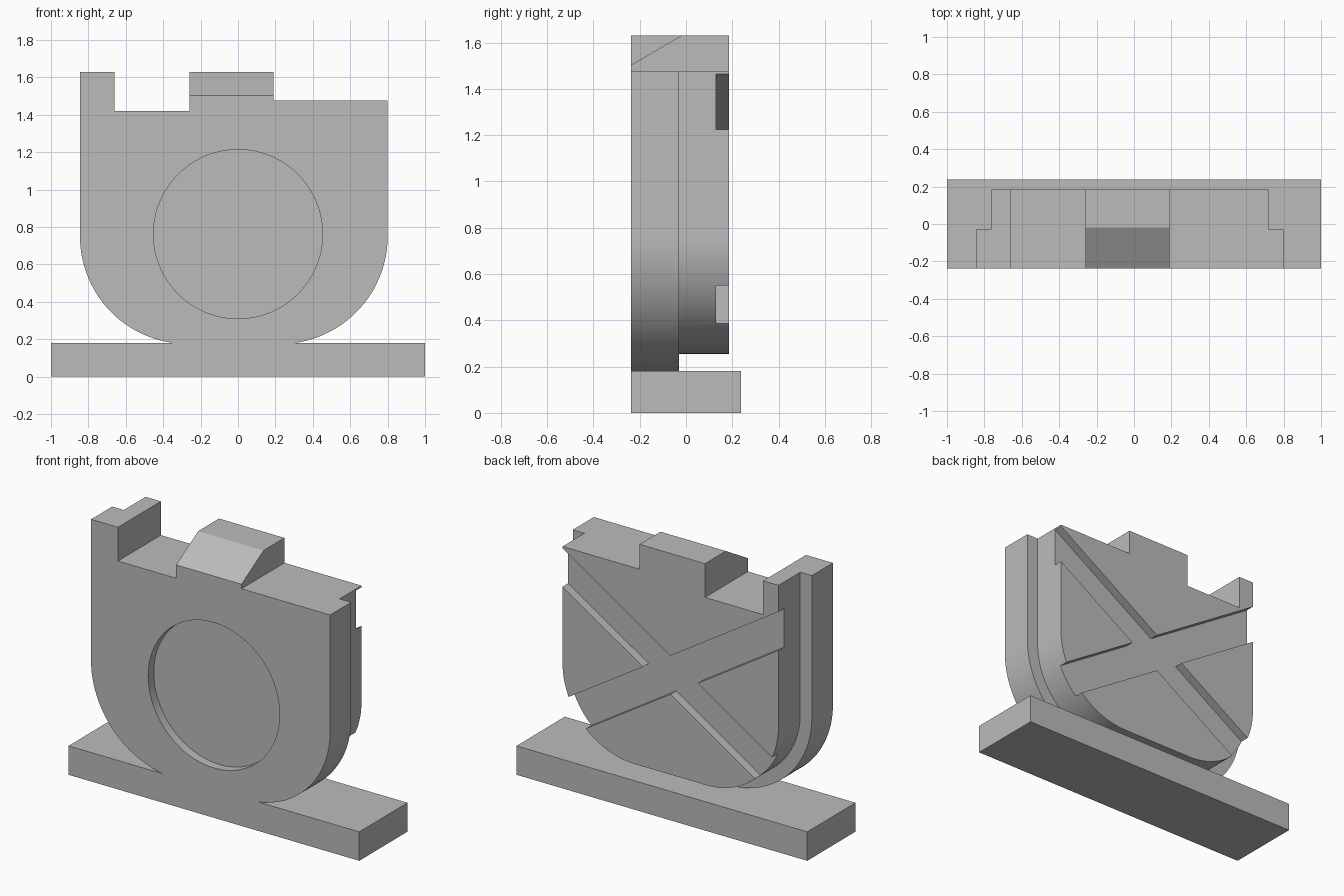
import bpy, bmesh, math

cube = bpy.data.objects.get("Cube")
if cube:
    bpy.data.objects.remove(cube, do_unlink=True)

grey = bpy.data.materials.new("plain grey")
grey.use_nodes = True
grey.diffuse_color = (0.5, 0.5, 0.5, 1)
grey.node_tree.nodes["Principled BSDF"].inputs["Base Color"].default_value = (0.5, 0.5, 0.5, 1)

FRONT, STEP, BACK = -0.237, -0.03, 0.185
LEFT, RIGHT, MID = -0.845, 0.80, -0.0225
RECESS = 0.055


def prism(name, points, offset):
    """Extrude a closed outline of 3D points along an offset vector."""
    bm = bmesh.new()
    face = bm.faces.new([bm.verts.new(p) for p in points])
    out = bmesh.ops.extrude_face_region(bm, geom=[face])
    moved = [g for g in out["geom"] if isinstance(g, bmesh.types.BMVert)]
    bmesh.ops.translate(bm, verts=moved, vec=offset)
    bmesh.ops.recalc_face_normals(bm, faces=bm.faces)
    mesh = bpy.data.meshes.new(name)
    bm.to_mesh(mesh)
    bm.free()
    mesh.materials.append(grey)
    obj = bpy.data.objects.new(name, mesh)
    bpy.context.collection.objects.link(obj)
    return obj


def activate(obj):
    bpy.ops.object.select_all(action="DESELECT")
    obj.select_set(True)
    bpy.context.view_layer.objects.active = obj


def cut(obj, cutter):
    """Subtract the cutter and discard it."""
    cutter.hide_render = True
    mod = obj.modifiers.new("cut", "BOOLEAN")
    mod.operation, mod.solver, mod.object = "DIFFERENCE", "EXACT", cutter
    activate(obj)
    bpy.ops.object.modifier_apply(modifier=mod.name)
    bpy.data.objects.remove(cutter, do_unlink=True)


def plate(name, inset, sweep, y0, y1):
    """Shield plate with stepped top and round lower corners."""
    r, zc, n = 0.575 - inset, 0.75, 32
    lo, hi = LEFT + inset, RIGHT - inset
    arc = [(r * math.cos(sweep * i / n), zc - r * math.sin(sweep * i / n)) for i in range(n + 1)]
    pts = [(lo, 1.63), (-0.66, 1.63), (-0.66, 1.42), (-0.26, 1.42), (-0.26, 1.475), (hi, 1.475)]
    pts += [(hi - r + x, z) for x, z in arc]
    pts += [(lo + r - x, z) for x, z in reversed(arc)]
    return prism(name, [(x, y0, z) for x, z in pts], (0, y1 - y0, 0))


# Foot slab
prism("base", [(x, FRONT, z) for x, z in ((-1, 0), (1, 0), (1, 0.18), (-1, 0.18))],
      (0, -2 * FRONT, 0))

# Front plate with a shallow round recess
front = plate("front_plate", 0, math.asin(0.57 / 0.575), FRONT, STEP)
ring = [math.tau * i / 96 for i in range(96)]
cut(front, prism("recess_cutter",
                 [(0.452 * math.cos(a), FRONT - 0.1, 0.762 + 0.452 * math.sin(a)) for a in ring],
                 (0, 0.1 + RECESS, 0)))

# Smaller back plate with two crossing grooves
back = plate("back_plate", 0.08, math.pi / 2, STEP, BACK)
angle = math.atan(0.634)
half = 0.12 * math.cos(angle)
for side in (-1, 1):
    c, s = math.cos(angle), side * math.sin(angle)
    corners = [(-1.5, -half), (1.5, -half), (1.5, half), (-1.5, half)]
    cut(back, prism("groove_cutter",
                    [(MID + u * c - v * s, BACK - RECESS, 0.874 + u * s + v * c) for u, v in corners],
                    (0, 0.2, 0)))

# Top tab with a sloped front
tab = [(FRONT, 1.475), (FRONT, 1.503), (-0.02, 1.63), (BACK, 1.63), (BACK, 1.475)]
prism("top_tab", [(-0.26, y, z) for y, z in tab], (0.45, 0, 0))

# Smooth the round edges, keep the corners sharp
for obj in (front, back):
    activate(obj)
    bpy.ops.object.shade_smooth_by_angle(angle=math.radians(20))
